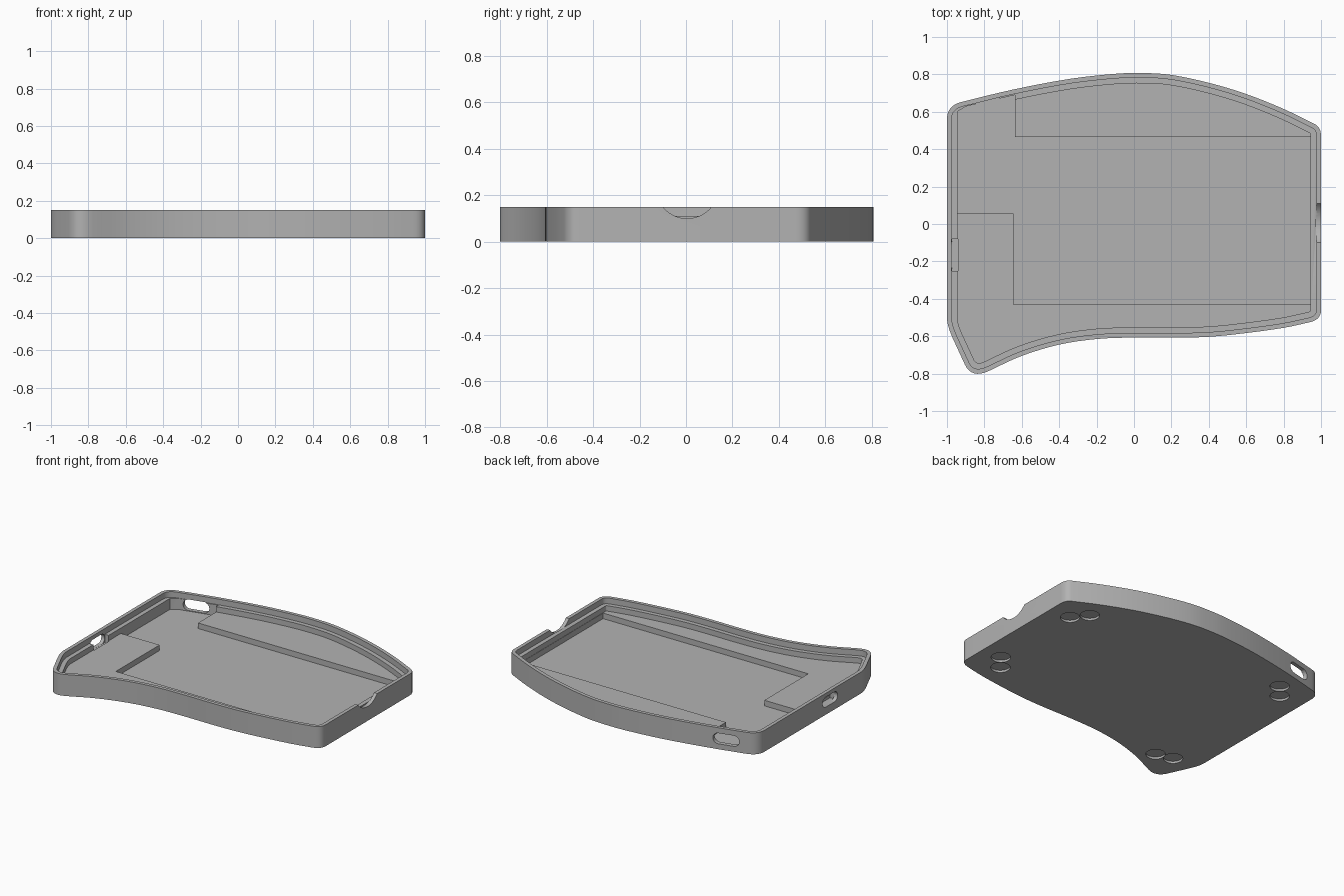
import bpy, bmesh, math
from mathutils import Vector, Matrix

cube = bpy.data.objects.get("Cube")
if cube:
    bpy.data.objects.remove(cube, do_unlink=True)

grey = bpy.data.materials.new("mid_grey")
grey.use_nodes = True
grey.diffuse_color = (0.45, 0.45, 0.45, 1)
grey.node_tree.nodes["Principled BSDF"].inputs["Base Color"].default_value = (0.45, 0.45, 0.45, 1)

HEIGHT, LEDGE, SHELF, FLOOR = 0.15, 0.11, 0.072, 0.033
LIP, WALL = 0.025, 0.055

# The five sides of the outline, counter-clockwise; corners are filleted between them
SIDES = [
    [(-.775, -.785), (-.6, -.705), (-.4, -.645), (-.2, -.615), (0, -.607),
     (.2, -.608), (.4, -.603), (.6, -.583), (.8, -.555), (.94, -.525)],
    [(1, -.46), (1, .47)],
    [(.965, .535), (.8, .615), (.6, .695), (.4, .755), (.2, .797), (.05, .807),
     (-.1, .803), (-.35, .775), (-.65, .718), (-.92, .653)],
    [(-1, .56), (-1, -.5)],
    [(-.965, -.62), (-.905, -.75)],
]


def smooth_side(points, steps=4):
    """Spline through the points of one side."""
    p = [Vector(q) for q in points]
    if len(p) == 2:
        return p
    p = [2 * p[0] - p[1]] + p + [2 * p[-1] - p[-2]]
    out = []
    for a, b, c, d in zip(p, p[1:], p[2:], p[3:]):
        for i in range(steps):
            t = i / steps
            out.append(0.5 * (2 * b + (c - a) * t + (2 * a - 5 * b + 4 * c - d) * t * t
                              + (3 * b - a - 3 * c + d) * t ** 3))
    return out + [p[-2]]


def inset_side(p, dist):
    out = []
    for i, q in enumerate(p):
        t = (p[min(i + 1, len(p) - 1)] - p[max(i - 1, 0)]).normalized()
        out.append(q + Vector((-t.y, t.x)) * dist)
    return out


def outline(dist, steps=8):
    """Closed outline, moved inward by dist, with rounded corners."""
    sides = [inset_side(smooth_side(s), dist) for s in SIDES]
    loop = []
    for s, n in zip(sides, sides[1:] + sides[:1]):
        loop += s
        a, b = s[-1], n[0]
        da, db = a - s[-2], n[1] - b
        corner = a + da * ((b - a).cross(db) / da.cross(db))
        for i in range(1, steps):
            t = i / steps
            loop.append(a * (1 - t) ** 2 + corner * 2 * t * (1 - t) + b * t * t)
    return loop


def finish(name, bm):
    bmesh.ops.recalc_face_normals(bm, faces=bm.faces)
    mesh = bpy.data.meshes.new(name)
    bm.to_mesh(mesh)
    bm.free()
    mesh.materials.append(grey)
    ob = bpy.data.objects.new(name, mesh)
    bpy.context.collection.objects.link(ob)
    return ob


def stack(name, layers, matrix=Matrix()):
    """Bridge a list of (loop, z) layers and cap both ends."""
    bm = bmesh.new()
    rings = [[bm.verts.new(matrix @ Vector((p[0], p[1], z))) for p in loop] for loop, z in layers]
    for r, s in zip(rings, rings[1:]):
        for i in range(len(r)):
            j = (i + 1) % len(r)
            bm.faces.new((r[i], r[j], s[j], s[i]))
    bm.faces.new(rings[0])
    bm.faces.new(rings[-1])
    return finish(name, bm)


def prism(name, loop, z0, z1, matrix=Matrix()):
    return stack(name, [(loop, z0), (loop, z1)], matrix)


def circle(x, y, r, n=32):
    return [(x + r * math.cos(math.tau * i / n), y + r * math.sin(math.tau * i / n)) for i in range(n)]


def stadium(width, height, n=10):
    r, out = height / 2, []
    for side in (1, -1):
        for i in range(n + 1):
            a = -math.pi / 2 + math.pi * i / n
            out.append((side * (width / 2 - r + r * math.cos(a)), side * r * math.sin(a)))
    return out


def facing(x, y, z, angle):
    """Frame whose local z is horizontal, turned by angle from -y."""
    return (Matrix.Translation((x, y, z)) @ Matrix.Rotation(angle, 4, 'Z')
            @ Matrix.Rotation(math.pi / 2, 4, 'X'))


# Tray body: outer wall, rim, lip, ledge, inner wall and raised shelf
outer, lip, inner = outline(0), outline(LIP), outline(WALL)
tray = stack("case_tray", [(outer, 0), (outer, HEIGHT), (lip, HEIGHT),
                           (lip, LEDGE), (inner, LEDGE), (inner, SHELF)])

# Sunken floor, open to the back wall at the left
pocket = [(-.645, -.43), (.943, -.43), (.943, .465), (-.635, .465), (-.635, .69),
          (-.9, .628), (-.945, .6), (-.945, .055), (-.645, .055)]
cutters = [prism("pocket_cutter", pocket, FLOOR, 0.2)]

# Port openings in the left and back walls, with a gap in the ledge
gap = [(-.974, -.25), (-.94, -.25), (-.94, -.08), (-.974, -.08)]
cutters.append(prism("ledge_gap_cutter", gap, 0.052, 0.2))
cutters.append(prism("side_port_cutter", stadium(.165, .07), -.06, .06, facing(-1, -.165, .088, math.pi / 2)))
cutters.append(prism("back_port_cutter", stadium(.18, .075), -.06, .06, facing(-.79, .687, .075, .23)))

# Thumb notch in the right lip
cutters.append(prism("notch_cutter", circle(0, 0, .135, 64), -.026, .1, facing(1, .005, .235, math.pi / 2)))

# Paired round foot recesses underneath
for x, y in [(.84, .37), (.76, .47), (.85, -.3), (.77, -.4),
             (-.74, .555), (-.82, .46), (-.69, -.61), (-.81, -.58)]:
    cutters.append(prism("foot_cutter", circle(x, y, .062), -.05, .015))

bpy.ops.object.select_all(action='DESELECT')
bpy.context.view_layer.objects.active = tray
tray.select_set(True)
for cutter in cutters:
    cutter.hide_render = True
    mod = tray.modifiers.new(cutter.name, 'BOOLEAN')
    mod.operation, mod.solver, mod.object = 'DIFFERENCE', 'EXACT', cutter
    bpy.ops.object.modifier_apply(modifier=mod.name)
    bpy.data.objects.remove(cutter, do_unlink=True)

bpy.ops.object.shade_smooth_by_angle(angle=math.radians(25))
